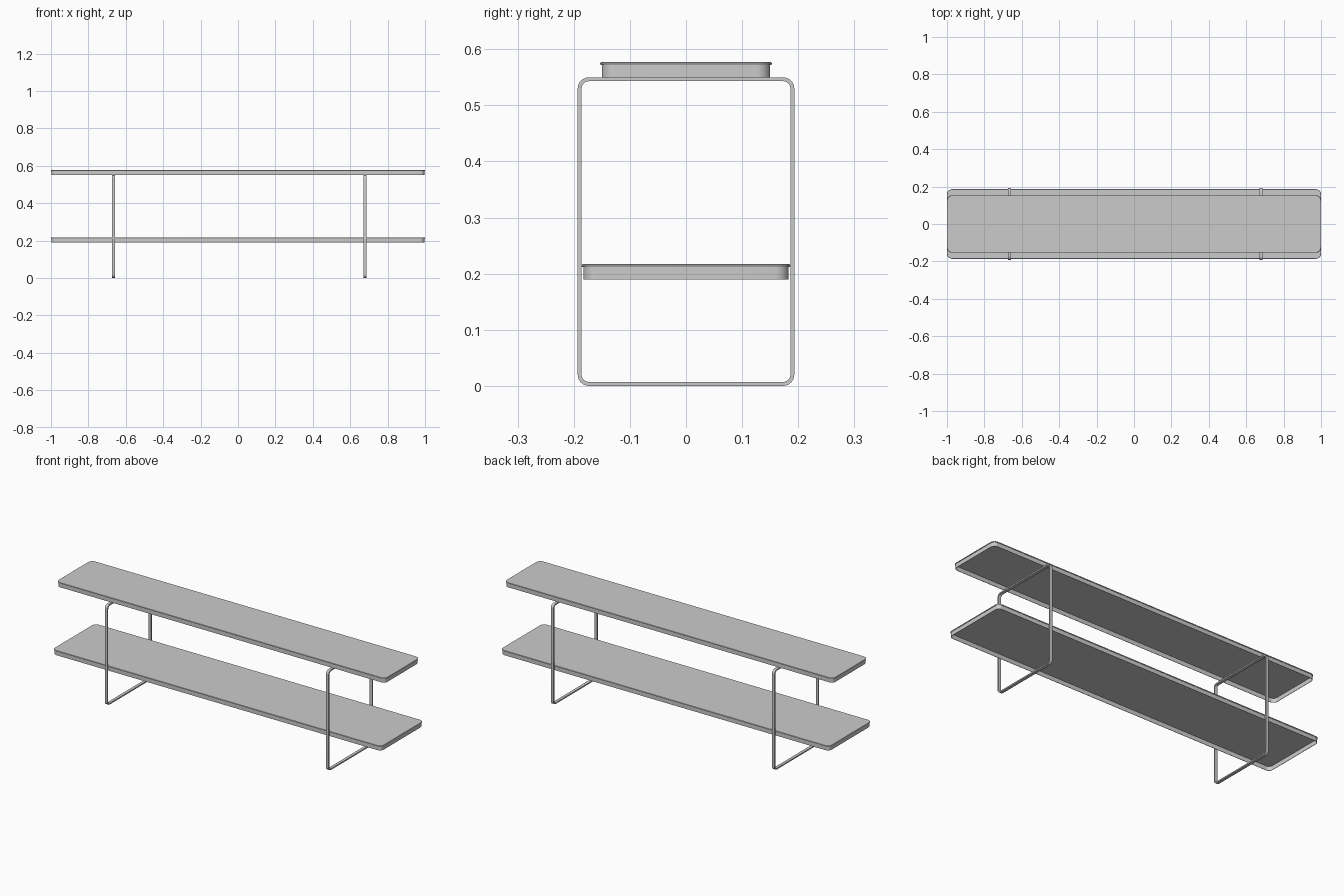
import bpy, bmesh
from math import sin, cos, pi

cube = bpy.data.objects.get("Cube")
if cube:
    bpy.data.objects.remove(cube, do_unlink=True)

grey = bpy.data.materials.new("warm_grey_metal")
grey.use_nodes = True
colour = (0.6, 0.6, 0.6, 1)
grey.diffuse_color = colour
grey.node_tree.nodes["Principled BSDF"].inputs["Base Color"].default_value = colour


def rounded_rect(half_a, half_b, radius, steps=8):
    """Counter-clockwise outline of a rectangle with round corners."""
    points = []
    for quarter, (sa, sb) in enumerate([(1, 1), (-1, 1), (-1, -1), (1, -1)]):
        for i in range(steps + 1):
            t = (quarter + i / steps) * pi / 2
            points.append((sa * (half_a - radius) + radius * cos(t),
                           sb * (half_b - radius) + radius * sin(t)))
    return points


def loft(name, loops, cap_ends=False):
    """Skin a list of matching outlines; capped at both ends or closed on itself."""
    bm = bmesh.new()
    rings = [[bm.verts.new(p) for p in loop] for loop in loops]
    pairs = list(zip(rings, rings[1:]))
    if cap_ends:
        bm.faces.new(rings[0])
        bm.faces.new(rings[-1])
    else:
        pairs.append((rings[-1], rings[0]))
    for low, high in pairs:
        n = len(low)
        for i in range(n):
            j = (i + 1) % n
            bm.faces.new((low[i], low[j], high[j], high[i]))
    bmesh.ops.recalc_face_normals(bm, faces=bm.faces)
    mesh = bpy.data.meshes.new(name)
    bm.to_mesh(mesh)
    bm.free()
    mesh.materials.append(grey)
    obj = bpy.data.objects.new(name, mesh)
    bpy.context.collection.objects.link(obj)
    bpy.ops.object.select_all(action="DESELECT")
    obj.select_set(True)
    bpy.context.view_layer.objects.active = obj
    bpy.ops.object.shade_smooth_by_angle(angle=pi / 5)
    return obj


def shelf(name, half_depth, bottom):
    """Folded sheet tray: rolled rim on top, skirt below, open underside."""
    corner, height, skin = 0.027, 0.027, 0.002
    # (inset from the rim, height above the bottom of the skirt)
    profile = [(0.005, height - skin * 2), (0.005, 0), (0.003, 0),
               (0.003, height - 0.005), (0.001, height - 0.005),
               (0, height - 0.0035), (0, height - 0.0015),
               (0.0015, height)]
    loops = [[(x, y, bottom + z) for x, y in
              rounded_rect(1 - inset, half_depth - inset, corner - inset)]
             for inset, z in profile]
    loft(name, loops, cap_ends=True)


shelf("upper_shelf", 0.153, 0.55)
shelf("lower_shelf", 0.186, 0.19)


def leg_frame(name, x):
    """Closed flat-bar hoop with round corners."""
    half_depth, half_height = 0.193, 0.275
    bar, half_width, radius = 0.007, 0.008, 0.02
    section = [(0, -half_width), (0, half_width), (bar, half_width), (bar, -half_width)]
    loops = [[(x + dx, y, z + half_height) for y, z in
              rounded_rect(half_depth - inset, half_height - inset, radius - inset)]
             for inset, dx in section]
    loft(name, loops)


leg_frame("right_leg_frame", -0.666)
leg_frame("left_leg_frame", 0.678)
